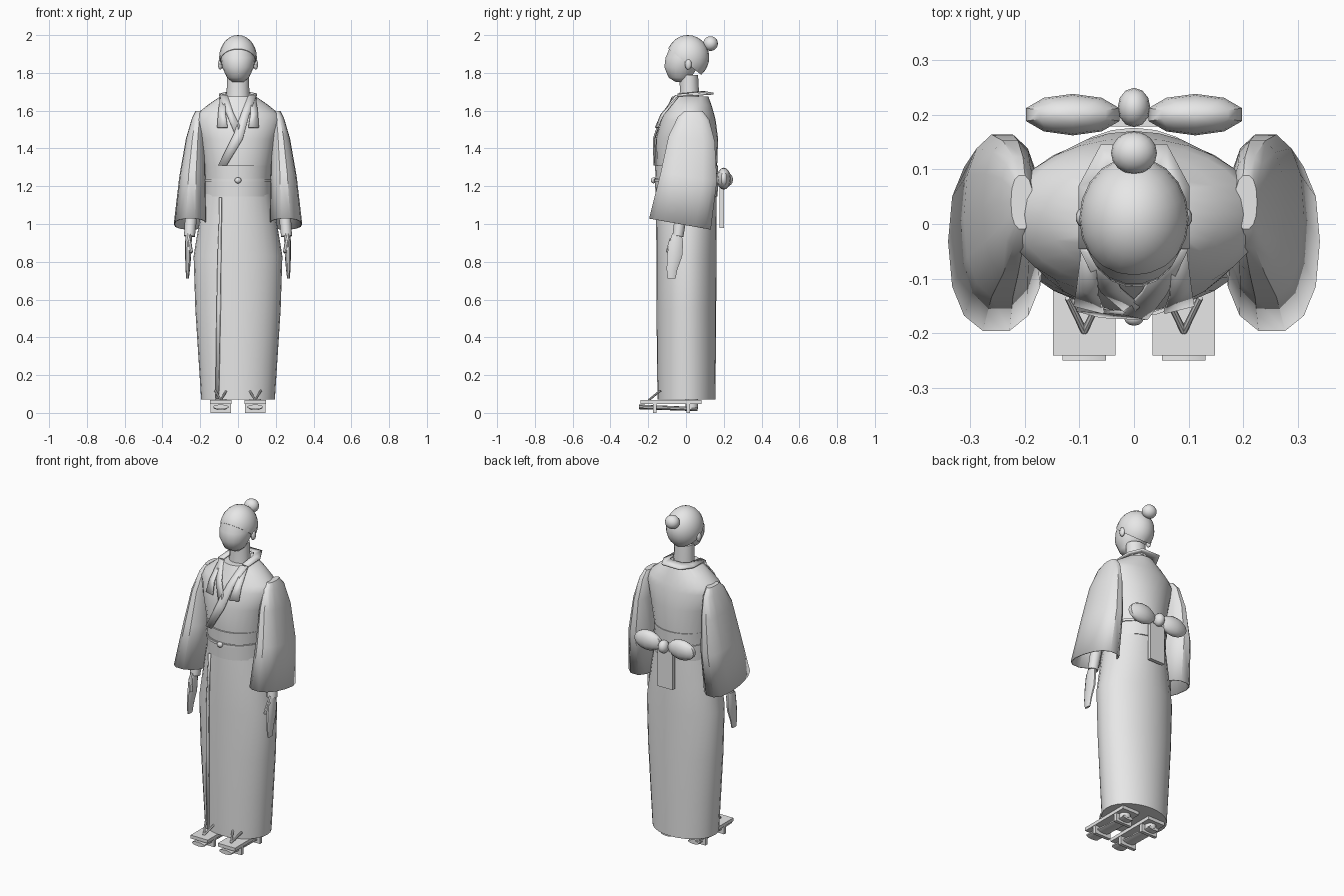
import bpy, bmesh, math
from mathutils import Vector

if "Cube" in bpy.data.objects:
    bpy.data.objects.remove(bpy.data.objects["Cube"])

grey = bpy.data.materials.new("plain grey")
grey.diffuse_color = (0.8, 0.8, 0.8, 1)
grey.use_nodes = True
grey.node_tree.nodes["Principled BSDF"].inputs["Base Color"].default_value = grey.diffuse_color


def finish(name, bm, angle=40):
    bmesh.ops.recalc_face_normals(bm, faces=bm.faces)
    me = bpy.data.meshes.new(name)
    bm.to_mesh(me)
    bm.free()
    ob = bpy.data.objects.new(name, me)
    bpy.context.collection.objects.link(ob)
    me.materials.append(grey)
    bpy.ops.object.select_all(action='DESELECT')
    ob.select_set(True)
    bpy.context.view_layer.objects.active = ob
    bpy.ops.object.shade_smooth_by_angle(angle=math.radians(angle))
    return ob


def loft(name, rings, n=24, caps=(True, True), tilt=0, power=1, angle=40):
    """Elliptical rings (cx, cy, z, rx, ry); tilt lowers z towards +y at the last ring."""
    bm = bmesh.new()
    loops = []
    for k, (cx, cy, z, rx, ry) in enumerate(rings):
        t = tilt * k / (len(rings) - 1)
        loop = []
        for i in range(n):
            a = 2 * math.pi * i / n
            c, s = math.cos(a), math.sin(a)
            c = math.copysign(abs(c) ** power, c)
            s = math.copysign(abs(s) ** power, s)
            loop.append(bm.verts.new((cx + rx * c, cy + ry * s, z - t * s)))
        loops.append(loop)
    for a, b in zip(loops, loops[1:]):
        for i in range(n):
            bm.faces.new((a[i], a[(i + 1) % n], b[(i + 1) % n], b[i]))
    for on, loop in zip(caps, (loops[0], loops[-1])):
        if on:
            bm.faces.new(loop)
    return finish(name, bm, angle)


def box(name, lo, hi):
    bm = bmesh.new()
    bmesh.ops.create_cube(bm, size=1)
    for v in bm.verts:
        v.co = Vector([(a + b) / 2 + c * (b - a) for a, b, c in zip(lo, hi, v.co)])
    return finish(name, bm, 30)


def ball(name, c, r, u=16, v=10):
    bm = bmesh.new()
    bmesh.ops.create_uvsphere(bm, u_segments=u, v_segments=v, radius=1)
    for p in bm.verts:
        p.co = Vector([c[i] + p.co[i] * r[i] for i in range(3)])
    return finish(name, bm, 45)


def rod(name, p, q, r, r2=None, n=8):
    p, q = Vector(p), Vector(q)
    bm = bmesh.new()
    bmesh.ops.create_cone(bm, cap_ends=True, segments=n, radius1=r,
                          radius2=r if r2 is None else r2, depth=(q - p).length)
    rot = (q - p).to_track_quat('Z', 'Y')
    for v in bm.verts:
        v.co = (p + q) / 2 + rot @ v.co
    return finish(name, bm)


def band(name, left, right, t=0.008):
    """Cloth strip between two edge paths, thickened."""
    bm = bmesh.new()
    a = [bm.verts.new(p) for p in left]
    b = [bm.verts.new(p) for p in right]
    for i in range(len(a) - 1):
        bm.faces.new((a[i], a[i + 1], b[i + 1], b[i]))
    ob = finish(name, bm, 30)
    m = ob.modifiers.new("thickness", 'SOLIDIFY')
    m.thickness = t
    m.offset = 0
    return ob


# robe: skirt, torso, sash
loft("robe_skirt", [(0, 0.002, 0.07, .195, .153), (0, .002, .3, .21, .156),
                    (0, .002, .55, .226, .158), (0, .002, .83, .235, .159),
                    (0, .002, 1.0, .207, .16), (0, .002, 1.16, .178, .158)], 28)
loft("robe_torso", [(0, .005, 1.14, .172, .155), (0, .005, 1.31, .178, .16),
                    (0, .005, 1.45, .205, .165), (0, .012, 1.55, .232, .145),
                    (0, .016, 1.585, .215, .132), (0, .02, 1.63, .16, .115),
                    (0, .022, 1.675, .095, .096)], 28)
loft("sash_lower", [(0, .003, 1.145, .177, .164), (0, .003, 1.24, .176, .168)], 28)
loft("sash_upper", [(0, .003, 1.235, .172, .164), (0, .003, 1.31, .178, .167)], 28)
loft("sash_cord", [(0, .003, 1.224, .181, .173), (0, .003, 1.238, .181, .173)], 28)
ball("cord_knot", (0, -.172, 1.231), (.018, .014, .016), 12, 8)

# skirt overlap edge
band("skirt_overlap", [(-.118, -.127, .075), (-.112, -.140, .55), (-.107, -.146, .83), (-.1, -.143, 1.0), (-.098, -.136, 1.14)],
     [(-.102, -.134, .075), (-.093, -.148, .55), (-.09, -.151, .83), (-.088, -.148, 1.0), (-.086, -.142, 1.14)], .01)

# crossing collar, upper strip over lower strip
band("collar_over", [(.055, -.055, 1.68), (.015, -.125, 1.58), (-.02, -.162, 1.48), (-.105, -.156, 1.31)],
     [(.098, -.045, 1.68), (.06, -.125, 1.58), (.025, -.172, 1.45), (-.06, -.168, 1.31)])
band("collar_under", [(-.055, -.055, 1.68), (-.025, -.12, 1.59), (.01, -.15, 1.52)],
     [(-.098, -.045, 1.68), (-.06, -.122, 1.58), (-.01, -.164, 1.46)])
for s, side in ((-1, "left"), (1, "right")):
    band("collar_side_" + side, [(s * .095, -.04, 1.675), (s * .105, -.118, 1.58), (s * .11, -.148, 1.51)],
         [(s * .07, -.05, 1.675), (s * .065, -.132, 1.58), (s * .055, -.162, 1.51)], .006)
band("collar_back", [(-.1, -.045, 1.68), (-.1, .07, 1.685), (-.06, .145, 1.69), (.06, .145, 1.69), (.1, .07, 1.685), (.1, -.045, 1.68)],
     [(-.062, -.045, 1.685), (-.062, .055, 1.695), (-.04, .09, 1.7), (.04, .09, 1.7), (.062, .055, 1.695), (.062, -.045, 1.685)], .01)

# neck and head
loft("neck", [(0, .015, 1.62, .064, .058), (0, .018, 1.7, .06, .052), (0, .015, 1.79, .058, .05)], 14)
loft("face", [(0, -.025, 1.752, .03, .03), (0, -.033, 1.775, .058, .06),
              (0, -.026, 1.83, .084, .09), (0, -.012, 1.88, .092, .098),
              (0, 0, 1.94, .08, .084)], 18, angle=60)

# hair cap: sphere cut along a slope from brow to nape
bm = bmesh.new()
bmesh.ops.create_uvsphere(bm, u_segments=20, v_segments=14, radius=1)
for v in bm.verts:
    v.co = Vector((v.co.x * .1, .01 + v.co.y * .113, 1.882 + v.co.z * .118))
res = bmesh.ops.bisect_plane(bm, geom=bm.verts[:] + bm.edges[:] + bm.faces[:],
                             plane_co=(0, -.09, 1.925), plane_no=(0, .62, .78), clear_inner=True)
bmesh.ops.holes_fill(bm, edges=[e for e in bm.edges if e.is_boundary])
finish("hair_cap", bm, 50)
ball("hair_bun", (0, .13, 1.955), (.042, .039, .039))

# bow at the back
ball("bow_knot", (0, .213, 1.235), (.03, .036, .038), 12, 8)
box("bow_tail", (-.05, .178, .98), (.05, .2, 1.21))

for s, side in ((-1, "left"), (1, "right")):
    ball("ear_" + side, (s * .094, .012, 1.845), (.013, .018, .028), 10, 8)
    ob = ball("bow_loop_" + side, (s * .112, .2, 1.24), (.09, .038, .058), 10, 8)

    # wide open sleeve
    ob = loft("sleeve_" + side,
              [(s * .205, .04, 1.597, .02, .05), (s * .212, .04, 1.56, .032, .085),
               (s * .226, .03, 1.45, .05, .125), (s * .241, .015, 1.25, .07, .152),
               (s * .252, -.032, 1.0, .088, .167)], 14, (True, False), tilt=.03, power=.85)
    m = ob.modifiers.new("thickness", 'SOLIDIFY')
    m.thickness = .006

    # forearm, hand, thumb
    rod("forearm_" + side, (s * .235, -.005, 1.2), (s * .257, -.043, .935), .036, .029, 12)
    loft("hand_" + side, [(s * .26, -.048, .95, .016, .025), (s * .263, -.053, .90, .018, .04),
                          (s * .264, -.06, .83, .016, .042), (s * .266, -.074, .76, .012, .03),
                          (s * .267, -.076, .712, .007, .022)], 10)
    rod("thumb_" + side, (s * .262, -.075, .92), (s * .247, -.098, .85), .013, .009)

    # wooden sandal with two teeth, foot and V strap
    x = s * .091
    box("sandal_sole_" + side, (x - .057, -.24, .048), (x + .057, .083, .068))
    for y, part in ((-.165, "front"), (.012, "rear")):
        box("sandal_tooth_" + part + "_" + side, (x - .054, y - .01, 0), (x + .054, y + .01, .05))
    bm = bmesh.new()
    bmesh.ops.create_cone(bm, cap_ends=True, segments=10, radius1=.042, radius2=.036, depth=.31)
    for v in bm.verts:
        f = v.co.z / .31
        v.co = Vector((x + v.co.x, -.095 - v.co.z * -1, .026 - f * .012 + v.co.y * .3))
    finish("foot_" + side, bm)
    for k, part in ((-1, "inner"), (1, "outer")):
        rod("strap_" + part + "_" + side, (x, -.197, .068), (x + k * .03, -.135, .118), .006)
    rod("ankle_" + side, (x, .03, .02), (x, .03, .12), .033, n=10)
